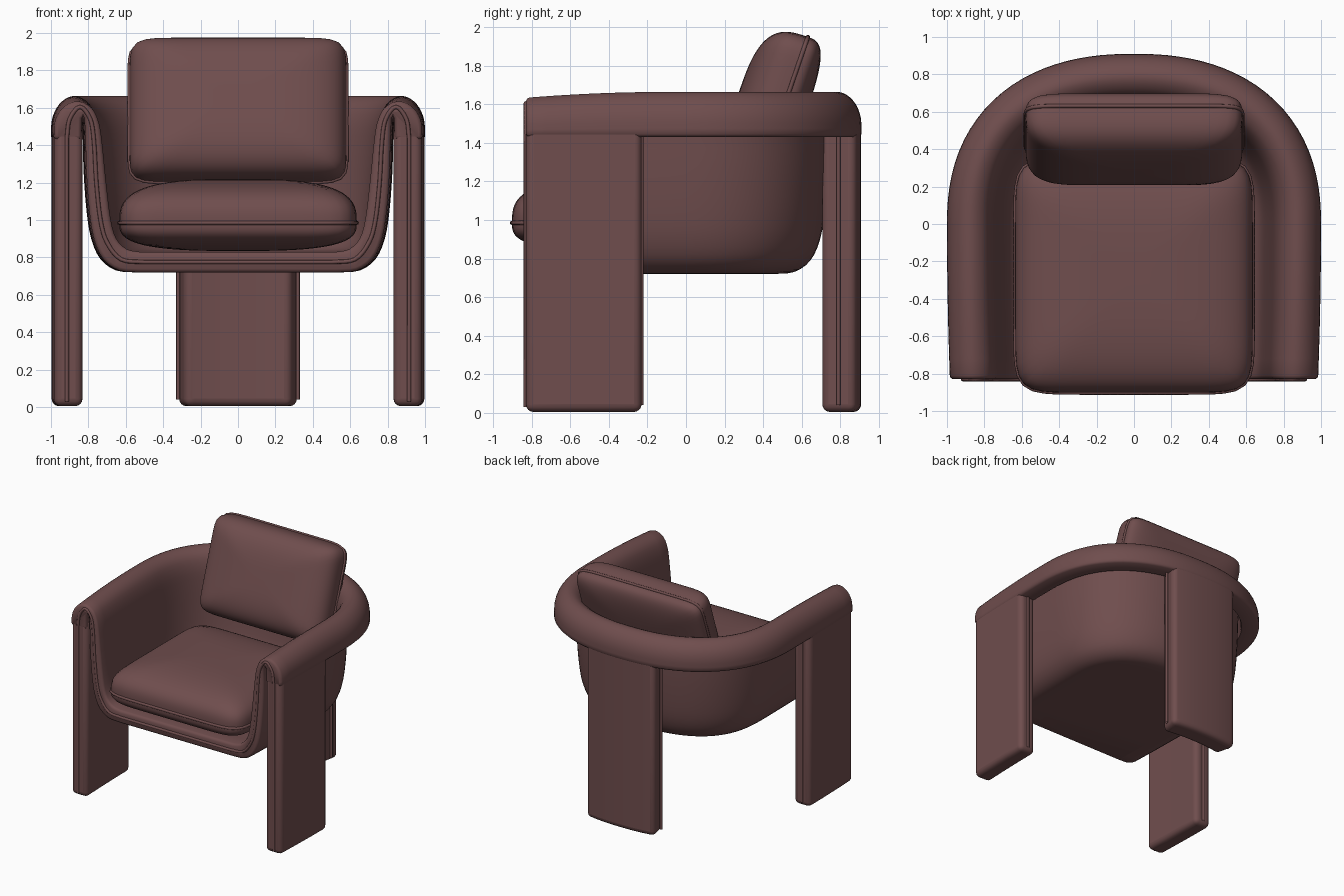
import bpy, bmesh, math
from mathutils import Vector, Matrix

if "Cube" in bpy.data.objects:
    bpy.data.objects.remove(bpy.data.objects["Cube"])

mat = bpy.data.materials.new("fabric")
mat.diffuse_color = (0.16, 0.075, 0.075, 1)
mat.use_nodes = True
mat.node_tree.nodes["Principled BSDF"].inputs["Base Color"].default_value = mat.diffuse_color


def finish(name, bm, angle=40):
    bmesh.ops.recalc_face_normals(bm, faces=bm.faces)
    me = bpy.data.meshes.new(name)
    bm.to_mesh(me)
    bm.free()
    ob = bpy.data.objects.new(name, me)
    bpy.context.collection.objects.link(ob)
    me.materials.append(mat)
    bpy.ops.object.select_all(action='DESELECT')
    ob.select_set(True)
    bpy.context.view_layer.objects.active = ob
    bpy.ops.object.shade_smooth_by_angle(angle=math.radians(angle))
    return ob


def piping(name, pts, cyclic=False, r=0.011):
    cu = bpy.data.curves.new(name, 'CURVE')
    cu.dimensions = '3D'
    cu.bevel_depth = r
    cu.bevel_resolution = 2
    sp = cu.splines.new('POLY')
    sp.points.add(len(pts) - 1)
    for p, c in zip(sp.points, pts):
        p.co = (*c, 1)
    sp.use_cyclic_u = cyclic
    cu.materials.append(mat)
    ob = bpy.data.objects.new(name, cu)
    bpy.context.collection.objects.link(ob)
    return ob


def smooth(pts, n=4):
    """Catmull-Rom through the points."""
    P = [Vector(p) for p in pts]
    P = [2 * P[0] - P[1]] + P + [2 * P[-1] - P[-2]]
    out = []
    for a, b, c, d in zip(P, P[1:], P[2:], P[3:]):
        for i in range(n):
            t = i / n
            out.append(0.5 * (2*b + (c-a)*t + (2*a-5*b+4*c-d)*t*t + (3*b-a-3*c+d)*t**3))
    return out + [P[-2]]


# Plan outline of the chair: straight arms, rounded back
FRONT, A, B, N = -0.81, 1.0, 0.91, 2.3


def back_point(th):
    c, s = math.cos(th), math.sin(th)
    r = (abs(c / A) ** N + abs(s / B) ** N) ** (-1 / N)
    return Vector((r * c, r * s))


def back_station(th):
    t = back_point(th + 0.01) - back_point(th - 0.01)
    return back_point(th), Vector((-t.y, t.x)).normalized()


right = []
for i in range(9):
    y = FRONT * (1 - i / 9)
    right.append((Vector((1 - 0.015 * (y / FRONT) ** 2, y)), Vector((-1, 0))))
left = [(Vector((-p.x, p.y)), Vector((1, 0))) for p, n in reversed(right)]
arc = [back_station(math.pi * i / 48) for i in range(49)]
stations = right + arc + left

# Shell: hooked cross-section (inset, height) swept round the outline
inner = smooth([(.46, .83), (.39, .845), (.335, .90), (.305, 1.0), (.28, 1.2), (.26, 1.4),
                (.242, 1.53), (.205, 1.62), (.14, 1.662), (.08, 1.65), (.03, 1.60),
                (.004, 1.53), (0, 1.445)], 3)
outer = smooth([(.17, 1.43), (.175, 1.25), (.19, 1.05), (.215, .90), (.265, .79),
                (.35, .73), (.46, .72)], 3)
slit = [Vector(p) for p in ((.015, 1.43), (.14, 1.43), (.148, 1.45), (.15, 1.56), (.157, 1.575), (.164, 1.56))]
profile = inner + slit + outer

bm = bmesh.new()
rows = []
for p, n in stations:
    dip = 0.03 * max(0, (-p.y - 0.1) / 0.73) ** 2
    row = []
    for d, z in profile:
        q = p + n * d
        row.append(bm.verts.new((q.x, q.y, z - dip * max(0, (z - 1.43) / 0.23))))
    rows.append(row)
for a, b in zip(rows, rows[1:]):
    for j in range(len(profile) - 1):
        bm.faces.new((a[j], a[j+1], b[j+1], b[j]))
bm.faces.new([r[0] for r in rows])
bm.faces.new([r[-1] for r in rows])
cap = bm.faces.new(rows[0] + rows[-1][::-1])
bmesh.ops.recalc_face_normals(bm, faces=bm.faces)
for th, dp in ((.005, .012), (.014, .008)):
    bmesh.ops.inset_individual(bm, faces=[cap], thickness=th, depth=dp)
finish("shell", bm, 50)


# Legs: slabs that follow the outline
def leg(name, st, thick=0.155):
    bm = bmesh.new()
    pts = [p + n * 0.002 for p, n in st] + [p + n * thick for p, n in reversed(st)]
    f = bm.faces.new([bm.verts.new((p.x, p.y, 0.005)) for p in pts])
    ex = bmesh.ops.extrude_face_region(bm, geom=[f])
    top = [v for v in ex['geom'] if isinstance(v, bmesh.types.BMVert)]
    bmesh.ops.translate(bm, verts=top, vec=(0, 0, 1.5))
    ob = finish(name, bm)
    bv = ob.modifiers.new("round", 'BEVEL')
    bv.width, bv.segments, bv.limit_method = 0.04, 4, 'ANGLE'
    bv.angle_limit = math.radians(40)


for s, nm in ((1, "right"), (-1, "left")):
    leg(f"front_leg_{nm}", [(Vector((s * x, y)), Vector((-s, 0)))
                            for x, y in ((.985, -.83), (.992, -.63), (.997, -.43), (.999, -.23))])
    piping(f"front_leg_rear_piping_{nm}", [(s * .92, -.231, .04), (s * .92, -.231, 1.44)])
th0 = math.atan2(.87, .32)
leg("rear_leg", [back_station(th0 + (math.pi - 2 * th0) * i / 10) for i in range(11)], 0.185)
for s in (1, -1):
    piping("rear_leg_piping", [(s * .32, .79, .04), (s * .32, .79, 1.44)])

# Piping along the front edge, from leg over arm and across the seat
mid = smooth([(.07, 1.44), (.085, 1.54), (.14, 1.605), (.195, 1.54), (.215, 1.42), (.228, 1.2),
              (.25, 1.0), (.285, .88), (.36, .79), (.48, .775)])
half = [(.985 - .07, -.83, .03)] + [(.985 - d, -.83, z) for d, z in mid]
piping("front_piping", half + [(-x, y, z) for x, y, z in reversed(half)])


# Cushions: rounded pillows with a piped seam
def cushion(name, hx, hy, up, down, matrix, n=9, m=3.0):
    bm = bmesh.new()
    bmesh.ops.create_cube(bm, size=2)
    bmesh.ops.subdivide_edges(bm, edges=bm.edges[:], cuts=25, use_grid_fill=True)
    for v in bm.verts:
        x, y, z = (math.tan(c * math.pi / 4) for c in v.co)
        k = ((abs(x)**n + abs(y)**n) ** (m / n) + abs(z)**m) ** (-1 / m)
        v.co = (x * k * hx, y * k * hy, z * k * (up if z > 0 else down))
    bm.transform(matrix)
    finish(name, bm, 60)
    seam = []
    for i in range(96):
        c, s = math.cos(i * math.tau / 96), math.sin(i * math.tau / 96)
        k = (abs(c)**n + abs(s)**n) ** (-1 / n)
        seam.append(matrix @ Vector((c * k * hx, s * k * hy, 0)))
    piping(name + "_piping", seam, True)


cushion("seat_cushion", .635, .625, .235, .15, Matrix.Translation((0, -.277, .985)))
cushion("back_cushion", .58, .395, .245, .12,
        Matrix.Translation((0, .503, 1.575)) @ Matrix.Rotation(math.radians(71), 4, 'X'), 11, 3.2)
